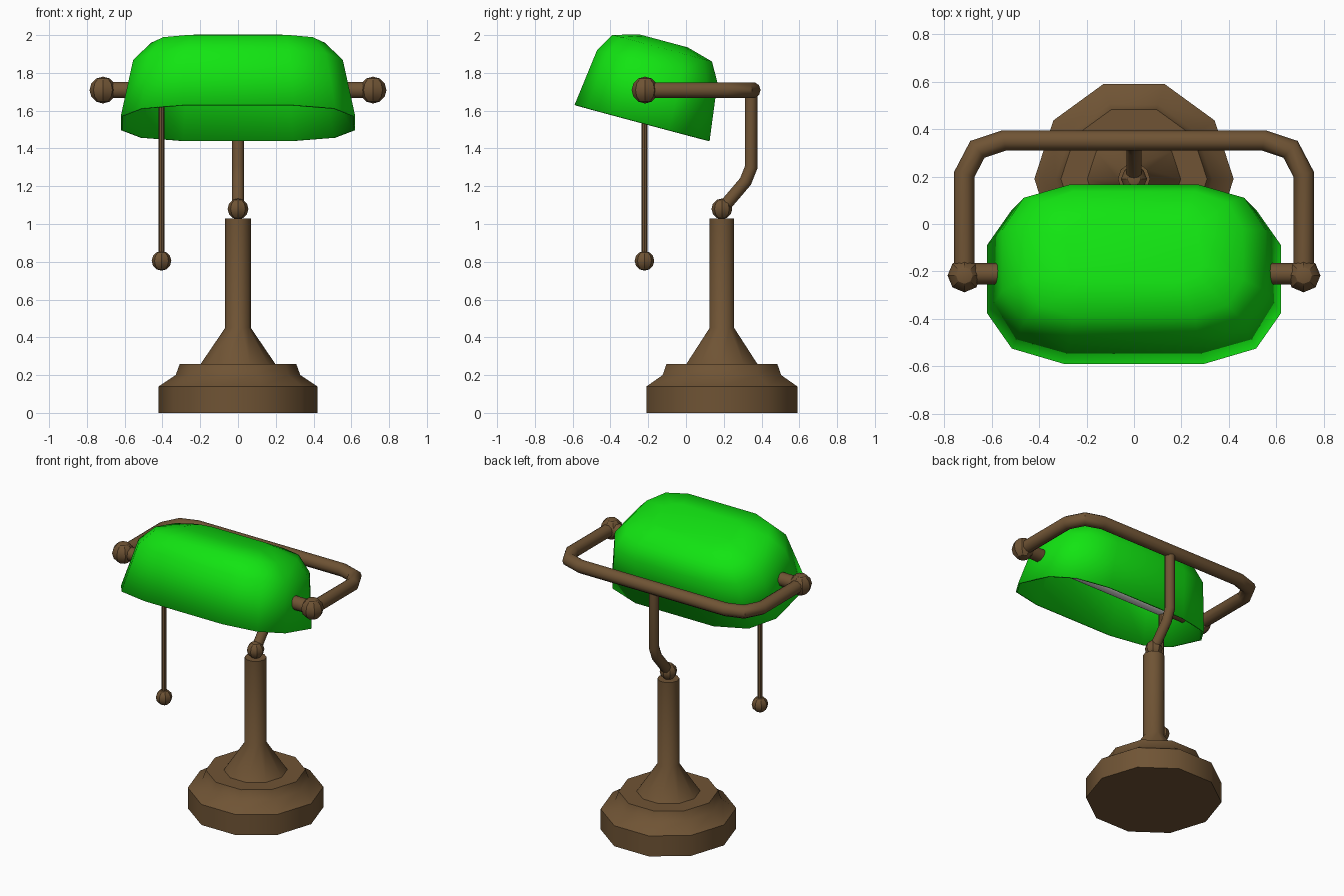
import bpy, bmesh, math
from mathutils import Vector, Matrix

if "Cube" in bpy.data.objects:
    bpy.data.objects.remove(bpy.data.objects["Cube"])


def material(name, rgb):
    m = bpy.data.materials.new(name)
    m.diffuse_color = (*rgb, 1)
    m.use_nodes = True
    m.node_tree.nodes["Principled BSDF"].inputs["Base Color"].default_value = m.diffuse_color
    return m


BRONZE = material("bronze", (0.16, 0.088, 0.035))
GREEN = material("green_glass", (0.006, 0.78, 0.006))
WHITE = material("bulb_white", (0.75, 0.75, 0.72))


def finish(bm, name, mat, angle=40):
    bmesh.ops.recalc_face_normals(bm, faces=bm.faces[:])
    me = bpy.data.meshes.new(name)
    bm.to_mesh(me)
    bm.free()
    ob = bpy.data.objects.new(name, me)
    bpy.context.collection.objects.link(ob)
    me.materials.append(mat)
    bpy.ops.object.select_all(action='DESELECT')
    ob.select_set(True)
    bpy.context.view_layer.objects.active = ob
    bpy.ops.object.shade_smooth_by_angle(angle=math.radians(angle))
    return ob


def skin(rings, caps=(True, True)):
    """Bridge successive closed rings of points."""
    bm = bmesh.new()
    vs = [[bm.verts.new(p) for p in r] for r in rings]
    n = len(vs[0])
    for a, b in zip(vs, vs[1:]):
        for i in range(n):
            j = (i + 1) % n
            bm.faces.new((a[i], a[j], b[j], b[i]))
    if caps[0]:
        bm.faces.new(vs[0])
    if caps[1]:
        bm.faces.new(vs[-1])
    return bm


def tube(name, path, r, normal, mat=BRONZE, sides=10):
    """Mitred tube along a planar path; normal is the plane's normal."""
    p = [Vector(q) for q in path]
    nrm = Vector(normal)
    rings = []
    for i, c in enumerate(p):
        t0 = (c - p[i - 1]).normalized() if i else (p[1] - c).normalized()
        t1 = (p[i + 1] - c).normalized() if i < len(p) - 1 else t0
        t = (t0 + t1).normalized()
        side = nrm.cross(t) / t.dot(t0)
        rings.append([c + r * (math.cos(a) * side + math.sin(a) * nrm)
                      for a in (2 * math.pi * k / sides for k in range(sides))])
    return finish(skin(rings), name, mat)


def ball(name, loc, r):
    bm = bmesh.new()
    bmesh.ops.create_uvsphere(bm, u_segments=8, v_segments=6, radius=r,
                              matrix=Matrix.Translation(loc))
    return finish(bm, name, BRONZE, 30)


# Stepped base, cone and pole as one lathe
profile = [(0.42, 0), (0.42, 0.14), (0.33, 0.20), (0.308, 0.26), (0.197, 0.26),
           (0.068, 0.45), (0.068, 1.03)]
finish(skin([[(r * math.cos(math.pi * k / 5), 0.19 + r * math.sin(math.pi * k / 5), z)
              for k in range(10)] for r, z in profile]), "base_and_pole", BRONZE)

# Joint and bent arm
ball("joint_ball", (0, 0.19, 1.08), 0.055)
tube("arm", [(0, 0.2, 1.09), (0, 0.315, 1.225), (0, 0.345, 1.30), (0, 0.345, 1.71)],
     0.033, (1, 0, 0))

# Yoke bar around the back of the shade
half = [(0.715, -0.217), (0.715, 0.21), (0.66, 0.315), (0.548, 0.352)]
path = half + [(-x, y) for x, y in reversed(half)]
tube("yoke", [(x, y, 1.709) for x, y in path], 0.043, (0, 0, 1))

# End balls and sockets going into the shade
for s, label in ((-1, "left"), (1, "right")):
    ball(label + "_yoke_ball", (s * 0.715, -0.217, 1.709), 0.071)
    tube(label + "_socket", [(s * 0.715, -0.21, 1.709), (s * 0.39, -0.21, 1.709)],
         0.045, (0, 0, 1))

# Light tube
tube("bulb", [(-0.4, -0.21, 1.705), (0.4, -0.21, 1.705)], 0.055, (0, 0, 1), WHITE)

# Pull cord
tube("pull_cord", [(-0.405, -0.22, 0.80), (-0.405, -0.22, 1.69)], 0.016, (0, 1, 0), sides=8)
ball("pull_knob", (-0.405, -0.22, 0.805), 0.052)


# Shade: chamfered rectangular rings, tilted 15 degrees
def ring(hx, hy, cx, cy, mx, my, h):
    q = [(hx, cy), (mx, my), (cx, hy)]
    pts = q + [(-x, y) for x, y in reversed(q)]
    pts += [(-x, -y) for x, y in pts]
    return [(x, y, h) for x, y in pts]


rings = [ring(0.62, 0.37, 0.295, 0.148, 0.515, 0.303, 0),
         ring(0.555, 0.33, 0.27, 0.133, 0.465, 0.272, 0.31),
         ring(0.46, 0.273, 0.255, 0.11, 0.395, 0.225, 0.41),
         ring(0.29, 0.13, 0.20, 0.06, 0.265, 0.107, 0.449)]
bm = skin(rings, (False, True))
bmesh.ops.transform(bm, verts=bm.verts[:], matrix=Matrix.Translation((0, -0.2325, 1.535))
                    @ Matrix.Rotation(math.radians(-15), 4, 'X'))
shade = finish(bm, "shade", GREEN, 45)
mod = shade.modifiers.new("thickness", 'SOLIDIFY')
mod.thickness = 0.012
mod.offset = -1
